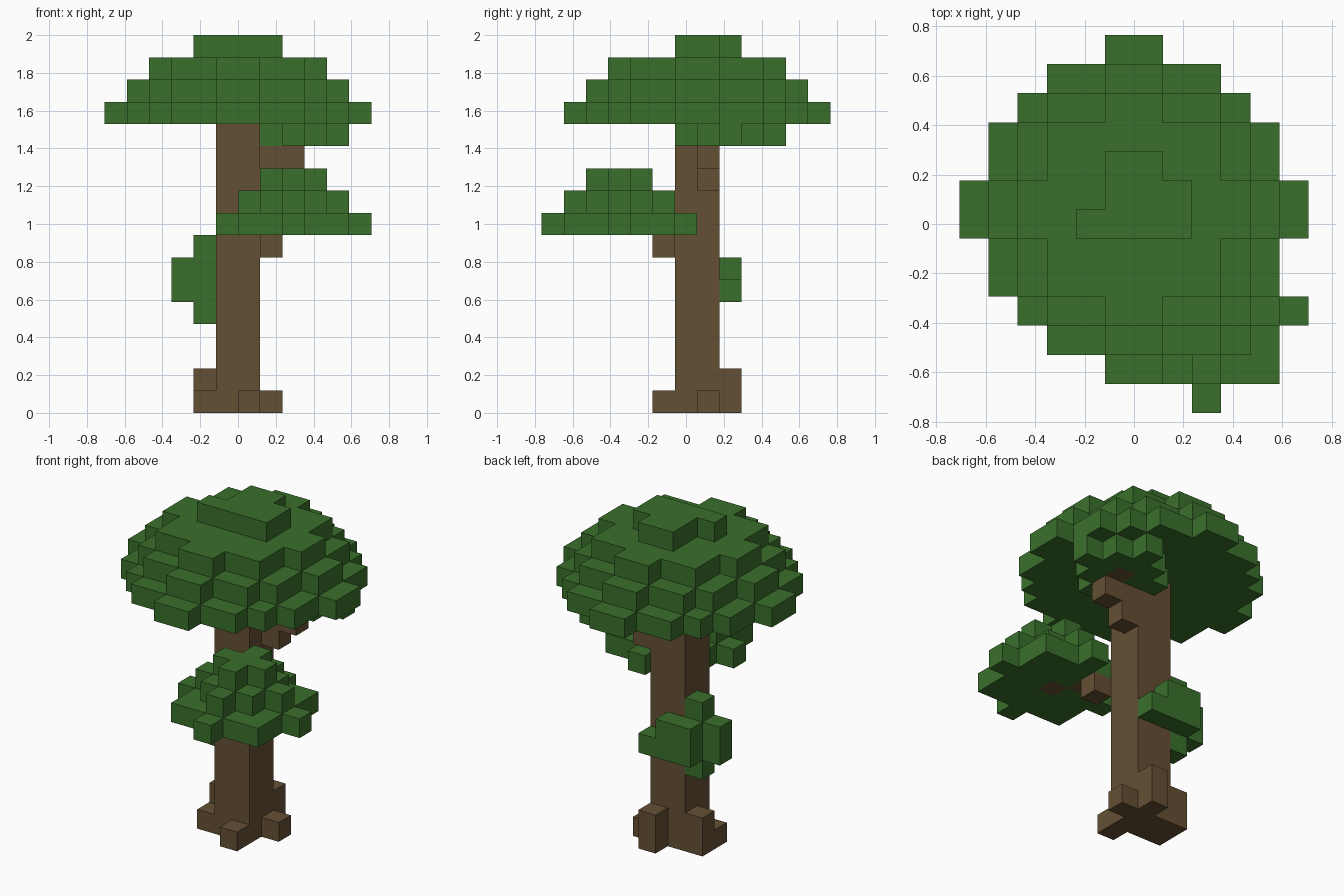
import bpy
import bmesh
from itertools import product
from mathutils import Vector

UNIT = 2 / 17  # edge of one block

if "Cube" in bpy.data.objects:
    bpy.data.objects.remove(bpy.data.objects["Cube"], do_unlink=True)


def material(name, color):
    mat = bpy.data.materials.new(name)
    mat.use_nodes = True
    mat.diffuse_color = color
    mat.node_tree.nodes["Principled BSDF"].inputs["Base Color"].default_value = color
    return mat


def box(xs, ys, zs):
    """Blocks filling inclusive ranges along each axis."""
    return set(product(*(range(a, b + 1) for a, b in (xs, ys, zs))))


def disc(half_widths, z):
    """Round layer, mirrored front to back, from half widths of its rows."""
    cells = set()
    for row, half in enumerate(half_widths, 1):
        for y in (row, 1 - row):
            cells |= box((-half, half - 1), (y, y), (z, z))
    return cells


def puff(cx, cy, z, r):
    """Square layer with one extra block in the middle of each side."""
    cells = box((cx - r, cx + r), (cy - r, cy + r), (z, z))
    for d in (-r - 1, r + 1):
        cells |= {(cx + d, cy, z), (cx, cy + d, z)}
    return cells


bark = material("bark brown", (0.130, 0.080, 0.034, 1))
leaf = material("leaf green", (0.042, 0.159, 0.025, 1))

# Trunk, roots and branches
trunk = box((-1, 0), (0, 1), (0, 12))
roots = (box((-2, -2), (0, 1), (0, 0)) | {(-2, 1, 1), (0, -1, 0), (1, 1, 0)}
         | box((0, 0), (2, 2), (0, 1)))
upper_branch = {(1, 1, 10), (1, 1, 11), (2, 1, 11), (2, 2, 12)}
lower_branch = {(1, -1, 7), (1, -2, 8), (2, -3, 8)}
wood = trunk | roots | upper_branch | lower_branch

# Main crown, with an uneven cap
crown = disc([6, 5, 5, 4, 3, 1], 13) | disc([5, 4, 4, 3, 1], 14) | disc([4, 3, 3, 1], 15)
crown |= box((-2, 1), (0, 0), (16, 16)) | box((-1, 1), (1, 1), (16, 16))
crown |= box((-1, 0), (2, 2), (16, 16))

# Leaves on the branches and on the side of the trunk
upper_leaves = puff(2, 2, 12, 1) - wood
lower_leaves = (puff(2, -3, 8, 2) | puff(2, -3, 9, 1) | puff(2, -3, 10, 0)) - wood
side_leaves = (box((-2, -2), (1, 1), (4, 7)) | box((-3, -3), (1, 1), (5, 6))
               | box((-2, 0), (2, 2), (5, 5)) | box((-2, -1), (2, 2), (6, 6)))

parts = [("trunk", trunk, bark), ("roots", roots, bark),
         ("upper_branch", upper_branch, bark), ("lower_branch", lower_branch, bark),
         ("crown", crown, leaf), ("upper_branch_leaves", upper_leaves, leaf),
         ("lower_branch_leaves", lower_leaves, leaf), ("side_leaves", side_leaves, leaf)]
occupied = set().union(*(cells for _, cells, _ in parts))


def build(name, cells, mat):
    """Mesh the outer skin of a set of blocks."""
    bm = bmesh.new()
    for cell in sorted(cells):
        for axis, side in product(range(3), (-1, 1)):
            step = [0, 0, 0]
            step[axis] = side
            if tuple(c + s for c, s in zip(cell, step)) in occupied:
                continue
            n = Vector(step)
            u = Vector((n.y, n.z, n.x))
            v = n.cross(u)
            centre = Vector(cell) + Vector((0.5, 0, 0.5)) + n / 2
            corners = (-u - v, u - v, u + v, v - u)
            bm.faces.new([bm.verts.new((centre + c / 2) * UNIT) for c in corners])
    bmesh.ops.remove_doubles(bm, verts=bm.verts, dist=UNIT / 100)
    mesh = bpy.data.meshes.new(name)
    bm.to_mesh(mesh)
    bm.free()
    mesh.materials.append(mat)
    bpy.context.collection.objects.link(bpy.data.objects.new(name, mesh))


for part in parts:
    build(*part)
